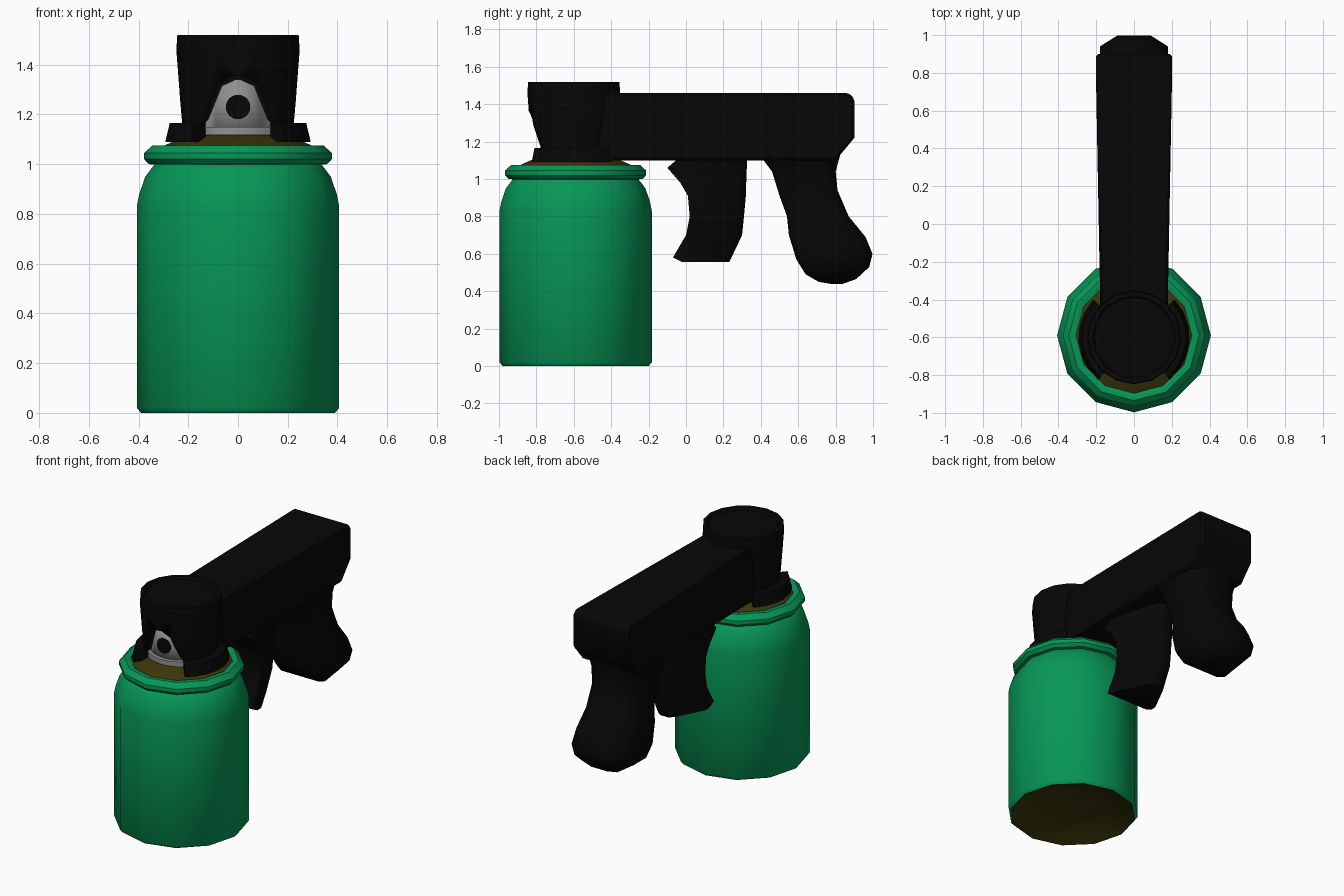
import bpy, bmesh, math
from mathutils import Vector

if "Cube" in bpy.data.objects:
    bpy.data.objects.remove(bpy.data.objects["Cube"])


def material(name, rgb):
    m = bpy.data.materials.new(name)
    m.diffuse_color = (*rgb, 1)
    m.use_nodes = True
    m.node_tree.nodes["Principled BSDF"].inputs["Base Color"].default_value = m.diffuse_color
    return m


GREEN = material("green_paint", (0.002, 0.31, 0.095))
BLACK = material("black_plastic", (0.002, 0.002, 0.002))
OLIVE = material("olive_metal", (0.045, 0.037, 0.003))
SILVER = material("silver_nozzle", (0.29, 0.275, 0.28))
CAN_Y, CUP_Y = -0.59, -0.60


def finish(name, bm, mat, bevel=0, angle=40):
    bmesh.ops.remove_doubles(bm, verts=bm.verts, dist=1e-5)
    bmesh.ops.recalc_face_normals(bm, faces=bm.faces)
    me = bpy.data.meshes.new(name)
    bm.to_mesh(me)
    bm.free()
    ob = bpy.data.objects.new(name, me)
    bpy.context.collection.objects.link(ob)
    me.materials.append(mat)
    if bevel:
        mod = ob.modifiers.new("bevel", "BEVEL")
        mod.width, mod.segments, mod.limit_method = bevel, 1, "ANGLE"
        mod.angle_limit = math.radians(40)
    bpy.ops.object.select_all(action="DESELECT")
    ob.select_set(True)
    bpy.context.view_layer.objects.active = ob
    bpy.ops.object.shade_smooth_by_angle(angle=math.radians(angle))
    return ob


def loft(name, rings, mat, caps=(True, True), **kw):
    """Skin closed rings of points; caps closes the first and last ring."""
    bm = bmesh.new()
    vs = [[bm.verts.new(p) for p in r] for r in rings]
    n = len(rings[0])
    for a, b in zip(vs, vs[1:]):
        for i in range(n):
            j = (i + 1) % n
            bm.faces.new((a[i], a[j], b[j], b[i]))
    if caps[0]:
        bm.faces.new(vs[0])
    if caps[1]:
        bm.faces.new(vs[-1])
    return finish(name, bm, mat, **kw)


def lathe(name, profile, cy, n, mat, **kw):
    rings = [[(r * math.cos(math.tau * i / n), cy + r * math.sin(math.tau * i / n), z)
              for i in range(n)] for r, z in profile]
    return loft(name, rings, mat, **kw)


def side_prism(name, outline, half, mat, **kw):
    """Side outline (y, z) spread across x; half is the half width at y."""
    rings = [[(s * half(y), y, z) for y, z in outline] for s in (-1, 1)]
    return loft(name, rings, mat, **kw)


def front_prism(name, outline, y0, y1, mat, **kw):
    """Half front outline (x, z), mirrored in x and extruded along y."""
    full = outline + [(-x, z) for x, z in reversed(outline)]
    return loft(name, [[(x, y, z) for x, z in full] for y in (y0, y1)], mat, **kw)


def cut(ob, outline, y0, y1, operation):
    """Boolean with a hidden front prism."""
    cutter = front_prism(ob.name + "_cutter", outline, y0, y1, ob.data.materials[0])
    cutter.hide_render = True
    cutter.hide_set(True)
    mod = ob.modifiers.new("cut", "BOOLEAN")
    mod.object, mod.operation, mod.solver = cutter, operation, "EXACT"


OPEN, BOTTOM_OPEN = (False, False), (False, True)

# Spray can
lathe("can_body", [(0.39, 0), (0.407, 0.02), (0.407, 0.83), (0.397, 0.88),
                   (0.373, 0.95), (0.335, 1.0), (0.30, 1.02)], CAN_Y, 12, GREEN, caps=OPEN)
lathe("can_rim", [(0.33, 0.998), (0.358, 1.0), (0.377, 1.02), (0.377, 1.045),
                  (0.345, 1.075), (0.315, 1.075), (0.295, 1.06)], CAN_Y, 12, GREEN, caps=OPEN)
lathe("can_top", [(0.315, 1.065), (0.285, 1.08), (0.20, 1.118), (0.10, 1.13)],
      CAN_Y, 12, OLIVE, caps=BOTTOM_OPEN)
lathe("can_base", [(0.39, 0), (0.36, 0.012), (0.25, 0.05), (0.12, 0.07)],
      CAN_Y, 12, OLIVE, caps=BOTTOM_OPEN)

# Round head with a dished top and an arched nozzle opening
head = lathe("spray_head", [(0.22, 1.10), (0.225, 1.17), (0.232, 1.25), (0.248, 1.46),
                            (0.244, 1.52), (0.22, 1.52), (0.21, 1.505)], CUP_Y, 16, BLACK)
cut(head, [(0.15, 1.0), (0.15, 1.14), (0.125, 1.19), (0.08, 1.32), (0.025, 1.355)],
    -1.0, -0.72, "DIFFERENCE")

# Rounded nozzle with a ring at its base
plate = lathe("nozzle", [(0.178, 1.11), (0.178, 1.38)], CUP_Y, 24, SILVER)
cut(plate, [(0.137, 1.115), (0.137, 1.16), (0.12, 1.18), (0.065, 1.315), (0.01, 1.34)],
    -1.0, -0.70, "INTERSECT")
ring = lathe("nozzle_ring", [(0.205, 1.118), (0.205, 1.15)], CUP_Y, 24, SILVER)
cut(ring, [(0.137, 1.10), (0.137, 1.20)], -1.0, -0.70, "INTERSECT")
front_prism("nozzle_hole", [(0.05 * math.sin(a), 1.23 - 0.05 * math.cos(a))
                            for a in [math.pi * (i + 0.5) / 6 for i in range(6)]],
            -0.781, -0.772, BLACK)

# Curved clips on both sides of the head
for side, s in (("right", 1), ("left", -1)):
    rings = []
    for i in range(7):
        a = math.radians(-50 + 93 * i / 6)
        rings.append([(s * r * math.cos(a), CUP_Y + r * math.sin(a), z) for r, z in
                      ((0.19, 1.09), (0.293, 1.09), (0.275, 1.165), (0.21, 1.165))])
    loft("clip_" + side, rings, BLACK)

# Main arm of the grip
side_prism("grip_arm", [(-0.50, 1.10), (0.80, 1.10), (0.90, 1.22), (0.90, 1.43),
                        (0.87, 1.46), (-0.50, 1.46)],
           lambda y: min(0.202, 0.202 - 0.022 * (0.4 - y) / 0.8), BLACK, bevel=0.012)

# Trigger: height, front and back of each section, narrowing to the back
rings = []
for z, f, b in ((1.12, -0.03, 0.325), (1.06, -0.10, 0.325), (0.98, -0.03, 0.322),
                (0.91, 0.01, 0.32), (0.80, 0.02, 0.31), (0.70, 0.0, 0.30),
                (0.58, -0.07, 0.243), (0.555, -0.02, 0.23)):
    rings.append([(x, y, z) for x, y in
                  ((0.155, f), (0.155, f + 0.04), (0.06, b - 0.025), (0.03, b),
                   (-0.03, b), (-0.06, b - 0.025), (-0.155, f + 0.04), (-0.155, f))])
loft("trigger", rings, BLACK)

# Pistol handle: front point, back point and half width of each section
sections = [((0.40, 1.12), (0.83, 1.15), 0.185), ((0.46, 1.04), (0.80, 1.04), 0.165),
            ((0.50, 0.91), (0.81, 0.94), 0.152), ((0.54, 0.80), (0.87, 0.80), 0.155),
            ((0.55, 0.70), (0.96, 0.69), 0.17), ((0.59, 0.57), (0.997, 0.60), 0.18),
            ((0.64, 0.49), (0.98, 0.53), 0.165), ((0.71, 0.45), (0.91, 0.465), 0.115),
            ((0.77, 0.44), (0.84, 0.44), 0.05)]
rings = []
for f, b, w in sections:
    f, b = Vector((0, *f)), Vector((0, *b))
    rings.append([f.lerp(b, t) + Vector((x * w, 0, 0)) for x, t in
                  ((0.8, 0), (1.06, 0.08), (1, 0.86), (0.5, 1),
                   (-0.5, 1), (-1, 0.86), (-1.06, 0.08), (-0.8, 0))])
loft("handle", rings, BLACK, angle=60)
